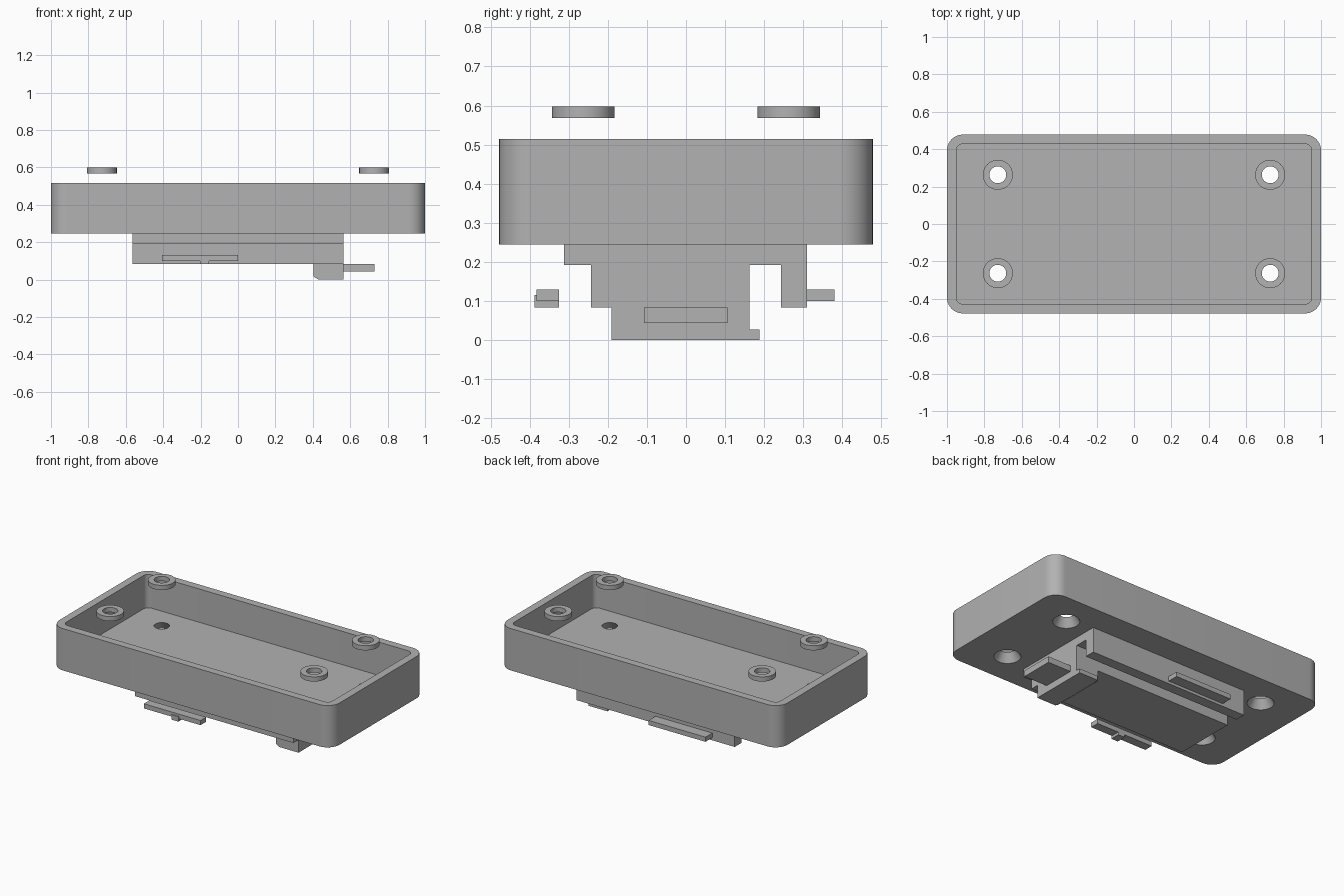
import bpy, bmesh, math
from mathutils import Vector

old = bpy.data.objects.get("Cube")
if old:
    bpy.data.objects.remove(old, do_unlink=True)

GREY = (0.445, 0.445, 0.445, 1)
mat = bpy.data.materials.new("plain grey")
mat.use_nodes = True
mat.diffuse_color = GREY
shader = next(n for n in mat.node_tree.nodes if n.type == 'BSDF_PRINCIPLED')
shader.inputs["Base Color"].default_value = GREY


def finish(name, bm, smooth=False):
    bmesh.ops.recalc_face_normals(bm, faces=bm.faces)
    mesh = bpy.data.meshes.new(name)
    bm.to_mesh(mesh)
    bm.free()
    mesh.materials.append(mat)
    ob = bpy.data.objects.new(name, mesh)
    bpy.context.collection.objects.link(ob)
    if smooth:
        smooth_edges(ob)
    return ob


def smooth_edges(ob):
    bpy.ops.object.select_all(action='DESELECT')
    ob.select_set(True)
    bpy.context.view_layer.objects.active = ob
    bpy.ops.object.shade_smooth_by_angle(angle=math.radians(35))


def extrude(name, points, direction):
    """Solid made by sweeping a flat outline along a vector."""
    bm = bmesh.new()
    face = bm.faces.new([bm.verts.new(p) for p in points])
    new = bmesh.ops.extrude_face_region(bm, geom=[face])["geom"]
    verts = [v for v in new if isinstance(v, bmesh.types.BMVert)]
    bmesh.ops.translate(bm, verts=verts, vec=Vector(direction))
    return finish(name, bm)


def box(name, x, y, z):
    pts = [(x[0], y[0], z[0]), (x[1], y[0], z[0]), (x[1], y[1], z[0]), (x[0], y[1], z[0])]
    return extrude(name, pts, (0, 0, z[1] - z[0]))


def rounded_slab(name, hx, hy, r, z0, z1, steps=10):
    pts = []
    for q, (sx, sy) in enumerate([(1, 1), (-1, 1), (-1, -1), (1, -1)]):
        for i in range(steps + 1):
            a = (q + i / steps) * math.pi / 2
            pts.append((sx * (hx - r) + r * math.cos(a), sy * (hy - r) + r * math.sin(a), z0))
    return extrude(name, pts, (0, 0, z1 - z0))


def cut(target, cutter):
    mod = target.modifiers.new("cut", 'BOOLEAN')
    mod.operation = 'DIFFERENCE'
    mod.solver = 'EXACT'
    mod.object = cutter
    bpy.ops.object.select_all(action='DESELECT')
    target.select_set(True)
    bpy.context.view_layer.objects.active = target
    bpy.ops.object.modifier_apply(modifier=mod.name)
    bpy.data.objects.remove(cutter, do_unlink=True)


def ring(name, x, y, z0, z1, outer, inner, sides=48):
    bm = bmesh.new()
    loops = []
    for r, z in [(outer, z0), (outer, z1), (inner, z1), (inner, z0)]:
        loops.append([bm.verts.new((x + r * math.cos(math.tau * i / sides),
                                    y + r * math.sin(math.tau * i / sides), z))
                      for i in range(sides)])
    for a, b in zip(loops, loops[1:] + loops[:1]):
        for i in range(sides):
            j = (i + 1) % sides
            bm.faces.new([a[i], a[j], b[j], b[i]])
    return finish(name, bm, True)


# Open tray with countersunk screw holes
BASE, FLOOR, RIM = 0.245, 0.30, 0.515
tray = rounded_slab("tray", 1.0, 0.478, 0.085, BASE, RIM)
cut(tray, rounded_slab("tray_cavity", 0.95, 0.428, 0.035, FLOOR, RIM + 0.1))

# Floating washers above each hole
for sx, side in [(1, "left"), (-1, "right")]:
    for sy, end in [(1, "back"), (-1, "front")]:
        x, y = sx * 0.728, sy * 0.263
        bm = bmesh.new()
        bmesh.ops.create_cone(bm, cap_ends=True, segments=48, radius1=0.084,
                              radius2=0.039, depth=FLOOR - BASE + 0.02)
        bmesh.ops.translate(bm, verts=bm.verts, vec=(x, y, (FLOOR + BASE) / 2))
        cut(tray, finish("countersink", bm))
        ring(f"washer_{end}_{side}", x, y, 0.568, 0.598, 0.08, 0.045)
smooth_edges(tray)

# Mounting rail: top plate, back leg and wide central body
X = 0.565
LOW, STEP = 0.083, 0.192
profile = [(-0.312, BASE), (0.31, BASE), (0.31, LOW), (0.243, LOW), (0.243, STEP),
           (0.162, STEP), (0.162, LOW), (-0.243, LOW), (-0.243, STEP), (-0.312, STEP)]
extrude("mounting_rail", [(-X, y, z) for y, z in profile], (2 * X, 0, 0))

# Catch block below the rail end, with lip and pull tab
catch = [(0.405, LOW), (0.405, 0.015), (0.43, 0), (X, 0), (X, LOW)]
extrude("catch_block", [(x, -0.19, z) for x, z in catch], (0, 0.352, 0))
box("catch_lip", (0.43, X), (0.162, 0.188), (0, 0.027))
box("pull_tab", (X, 0.73), (-0.108, 0.106), (0.044, LOW))

# Side clips
box("back_clip", (-0.405, 0), (0.31, 0.38), (0.1, 0.13))
box("front_clip", (-0.405, 0), (-0.382, -0.325), (0.1, 0.13))
box("front_clip_stub", (-0.203, -0.155), (-0.387, -0.325), (LOW, 0.115))
